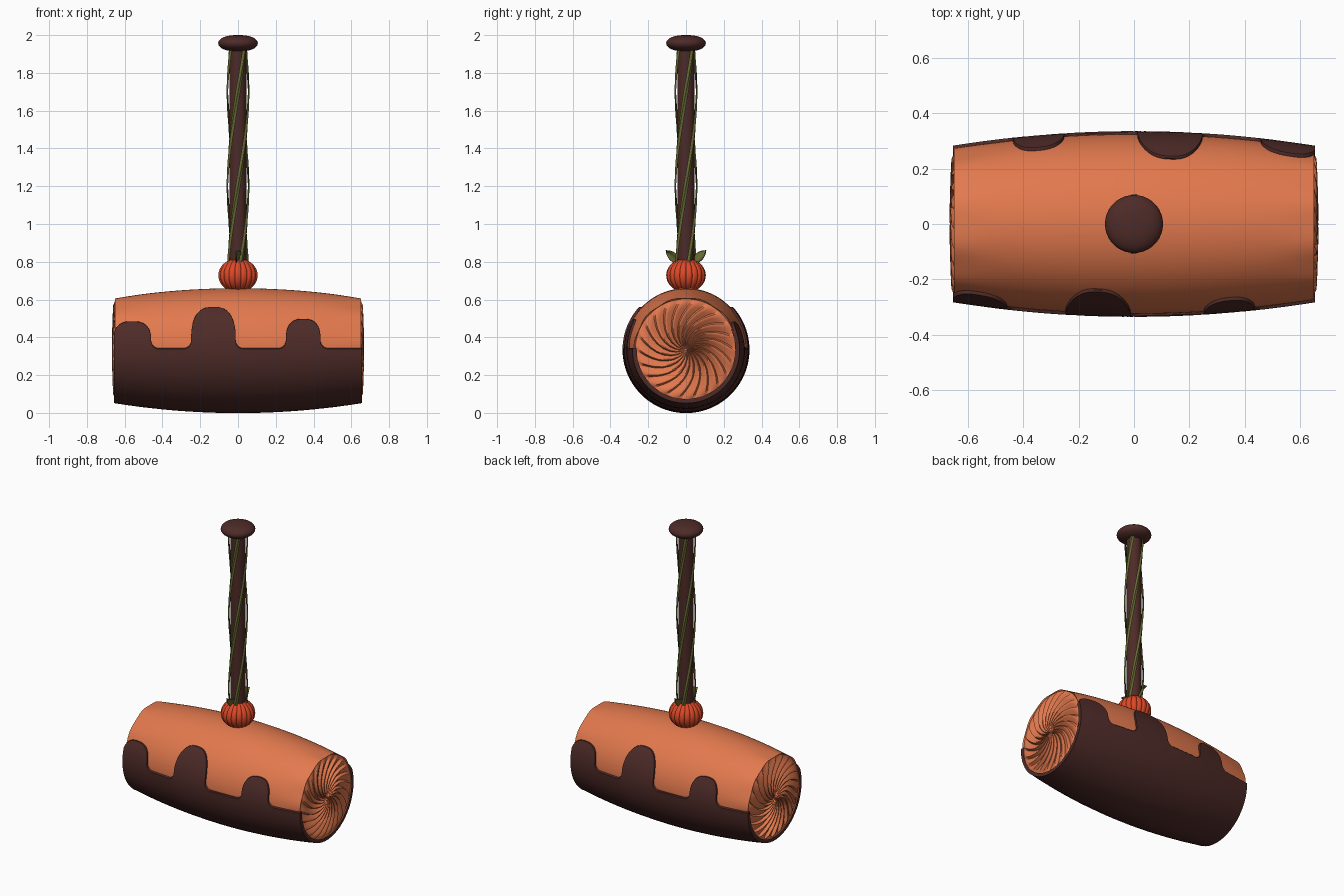
import bpy
from math import sin, cos, pi, asin, sqrt

if "Cube" in bpy.data.objects:
    bpy.data.objects.remove(bpy.data.objects["Cube"])

CZ = 0.335      # height of the head's axis
HALF = 0.652    # half length of the barrel wall


def material(name, rgb):
    m = bpy.data.materials.new(name)
    m.diffuse_color = (*rgb, 1)
    m.use_nodes = True
    m.node_tree.nodes["Principled BSDF"].inputs["Base Color"].default_value = m.diffuse_color
    return m


ORANGE = material("orange_sponge", (0.76, 0.19, 0.075))
CHOC = material("dark_chocolate", (0.075, 0.024, 0.021))
RED = material("red_orange", (0.72, 0.065, 0.02))
GREEN = material("vine_green", (0.13, 0.14, 0.03))


def grid_object(name, rows, mat, wrap=False, cap=False, angle=40):
    """Skin a list of equal-length point rows into a surface."""
    n = len(rows[0])
    verts = [p for row in rows for p in row]
    faces = []
    for i in range(len(rows) - 1):
        for j in range(n if wrap else n - 1):
            k = (j + 1) % n
            faces.append((i * n + j, i * n + k, (i + 1) * n + k, (i + 1) * n + j))
    if cap:
        faces.append(tuple(range(n))[::-1])
        faces.append(tuple(range((len(rows) - 1) * n, len(rows) * n)))
    me = bpy.data.meshes.new(name)
    me.from_pydata(verts, [], faces)
    ob = bpy.data.objects.new(name, me)
    bpy.context.collection.objects.link(ob)
    me.materials.append(mat)
    bpy.ops.object.select_all(action='DESELECT')
    ob.select_set(True)
    bpy.context.view_layer.objects.active = ob
    bpy.ops.object.mode_set(mode='EDIT')
    bpy.ops.mesh.select_all(action='SELECT')
    bpy.ops.mesh.normals_make_consistent(inside=False)
    bpy.ops.object.mode_set(mode='OBJECT')
    bpy.ops.object.shade_smooth_by_angle(angle=angle * pi / 180)
    return ob


def lathe(name, profile, mat, segs=40, ribs=0, depth=0.0, angle=40):
    """Revolve (radius, z) points about z, with optional ribs."""
    rows = []
    for r, z in profile:
        row = []
        for j in range(segs):
            a = 2 * pi * j / segs
            q = r * (1 - depth * (1 - abs(sin(ribs * a / 2))) ** 2) if ribs else r
            row.append((q * cos(a), q * sin(a), z))
        rows.append(row)
    return grid_object(name, rows, mat, wrap=True, cap=True, angle=angle)


def barrel_radius(x):
    return 0.273 + 0.052 * (1 - min(1, abs(x) / HALF) ** 2)


# Barrel head with twisted pleats on both ends
FOLDS, SEGS = 22, 132


def pleat(a):
    t = (a * FOLDS / (2 * pi)) % 1.0
    return t / 0.8 if t < 0.8 else (1 - t) / 0.2


def end_ring(f, side):
    row = []
    for j in range(SEGS):
        a = 2 * pi * j / SEGS
        env = min(1, (1 - f) / 0.12) * min(1, f / 0.2)
        tw = a + 1.1 * (1 - f) ** 1.2 * side
        x = 0.645 + 0.012 * (1 - f) ** 0.5 + 0.022 * (pleat(a) - 0.3) * env
        r = 0.268 * f
        row.append((side * x, r * cos(tw), CZ + r * sin(tw)))
    return row


fractions = [0.02, 0.1, 0.2, 0.32, 0.45, 0.58, 0.7, 0.8, 0.88, 0.95, 1.0]
rows = [end_ring(f, -1) for f in fractions]
for i in range(29):
    x = -HALF + 2 * HALF * i / 28
    fade = max(0, (abs(x) - 0.42) / (HALF - 0.42)) ** 2
    row = []
    for j in range(SEGS):
        a = 2 * pi * j / SEGS
        r = barrel_radius(x) + 0.003 * fade * sin(11 * a)
        row.append((x, r * cos(a), CZ + r * sin(a)))
    rows.append(row)
rows += [end_ring(f, 1) for f in reversed(fractions)]
grid_object("mallet_head", rows, ORANGE, wrap=True, cap=True, angle=35)

# Chocolate coating with an upside-down drip edge, same on both sides
BUMPS = [(-0.56, 0.1, 0.482), (-0.13, 0.118, 0.557), (0.345, 0.092, 0.495)]
BASE, FIL = 0.343, 0.04


def drip_height(x):
    z = BASE
    for c, w, top in BUMPS:
        d = abs(x - c)
        if d <= w:
            h = top - BASE - FIL
            z = max(z, BASE + FIL + h * (1 - (d / w) ** 2.6) ** (1 / 2.6))
        elif d < w + FIL:
            z = max(z, BASE + FIL * (1 - sqrt(1 - ((w + FIL - d) / FIL) ** 2)))
    return z


xs = [-0.656 + 1.312 * i / 170 for i in range(171)]
for c, w, _ in BUMPS:
    for k in (0.93, 0.98, 0.996, 1.0, 1.004, 1.02, 1.05):
        for s in (-1, 1):
            xs += [c + s * w * k, -(c + s * w * k)]
xs = sorted(x for x in set(xs) if abs(x) <= 0.656)


def coat_row(x, thick):
    r0 = barrel_radius(x)

    def reach(h):
        return pi / 2 + asin(min(0.95, (h - CZ) / r0))
    t0, t1 = -reach(drip_height(x)), reach(drip_height(-x))
    edge = 0.015
    params = [(t0, -0.012), (t0, 0.006)]
    params += [(t0 + edge + (t1 - t0 - 2 * edge) * i / 32, 0.011) for i in range(33)]
    params += [(t1, 0.006), (t1, -0.012)]
    row = []
    for t, off in params:
        r = r0 + min(off, thick)
        row.append((x, r * sin(t), CZ - r * cos(t)))
    return row


rows = [coat_row(xs[0], -0.012)] + [coat_row(x, 1) for x in xs] + [coat_row(xs[-1], -0.012)]
grid_object("chocolate_coating", rows, CHOC, angle=45)

# Ribbed ball where the handle meets the head
ball = [(0.105 * cos(t), 0.728 + 0.09 * sin(t))
        for t in [(-75 + 150 * i / 16) * pi / 180 for i in range(17)]]
lathe("ribbed_collar", ball, RED, segs=144, ribs=18, depth=0.07)

# Handle shaft and flattened knob
lathe("handle_shaft", [(0.045, 0.78), (0.045, 1.35), (0.045, 1.94)], CHOC, segs=32)
knob = [(0.105 * max(0.03, cos(t)) ** 0.8, 1.957 + 0.043 * sin(t))
        for t in [(-90 + 180 * i / 18) * pi / 180 for i in range(19)]]
lathe("handle_knob", knob, CHOC, segs=40)

# Four flat vines winding round the handle
for v in range(4):
    rows = []
    for i in range(49):
        z = 0.8 + 1.125 * i / 48
        a = -pi / 2 + pi * (z - 1.2) + v * pi / 2
        row = []
        for da, r in ((-0.24, 0.054), (0, 0.06), (0.24, 0.054), (0, 0.052)):
            row.append((r * cos(a + da), r * sin(a + da), z))
        rows.append(row)
    grid_object(f"vine_{v + 1}", rows, GREEN, wrap=True, cap=True)

# Pair of small leaves above the collar
for name, s in (("leaf_front", -1), ("leaf_back", 1)):
    rows = []
    for i in range(9):
        t = i / 8
        w = 0.024 * sin(pi * min(0.985, 0.12 + 0.88 * t)) ** 0.8
        y, z = 0.04 + 0.066 * t, 0.79 + 0.07 * t ** 0.8
        rows.append([(s * (0.01 - 0.012 * k * k + 0.012 * k),
                      s * (y + 0.7 * w * k), z - 0.7 * w * k) for k in (-1, -0.5, 0, 0.5, 1)])
    leaf = grid_object(name, rows, GREEN)
    mod = leaf.modifiers.new("thickness", 'SOLIDIFY')
    mod.thickness = 0.004
